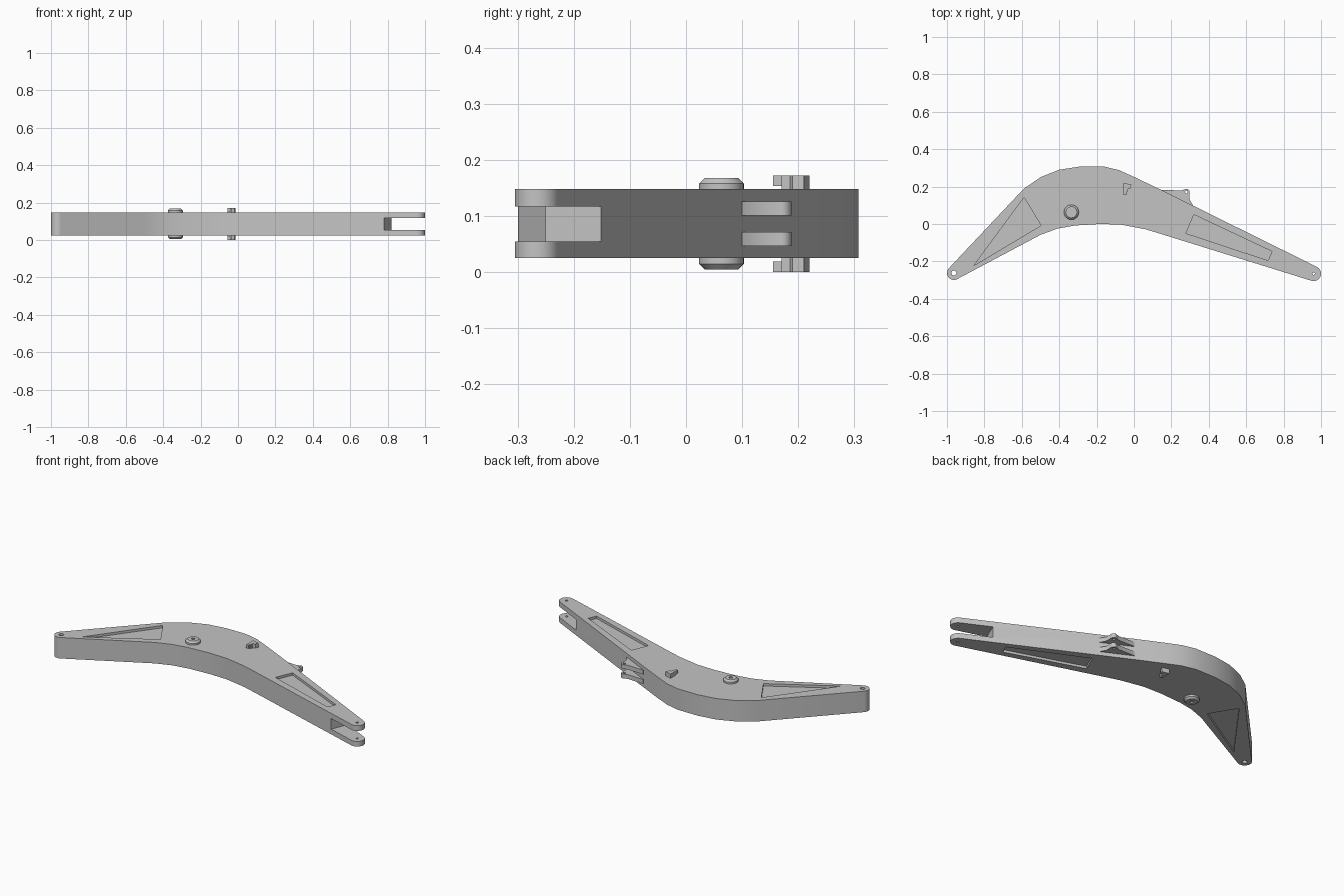
import bpy, bmesh
from math import sin, cos, radians, tau
from mathutils import Vector

cube = bpy.data.objects.get("Cube")
if cube:
    bpy.data.objects.remove(cube, do_unlink=True)

grey = bpy.data.materials.new("steel grey")
grey.use_nodes = True
colour = (0.55, 0.55, 0.55, 1)
grey.diffuse_color = colour
grey.node_tree.nodes["Principled BSDF"].inputs["Base Color"].default_value = colour

BOTTOM, TOP = 0.025, 0.148
MID = (BOTTOM + TOP) / 2


def finish(name, bm):
    bmesh.ops.recalc_face_normals(bm, faces=bm.faces[:])
    mesh = bpy.data.meshes.new(name)
    bm.to_mesh(mesh)
    bm.free()
    mesh.materials.append(grey)
    ob = bpy.data.objects.new(name, mesh)
    bpy.context.collection.objects.link(ob)
    return ob


def prism(name, pts, z0, z1):
    """Extrude a flat outline from z0 up to z1."""
    bm = bmesh.new()
    face = bm.faces.new([bm.verts.new((x, y, z0)) for x, y in pts])
    res = bmesh.ops.extrude_face_region(bm, geom=[face])
    verts = [g for g in res["geom"] if isinstance(g, bmesh.types.BMVert)]
    bmesh.ops.translate(bm, verts=verts, vec=(0, 0, z1 - z0))
    return finish(name, bm)


def arc(c, r, a0, a1, n=12):
    angles = [radians(a0 + (a1 - a0) * i / n) for i in range(n + 1)]
    return [(c[0] + r * cos(a), c[1] + r * sin(a)) for a in angles]


def disc(c, r):
    return arc(c, r, 0, 360, 24)[:-1]


def lathe(name, profile, centre):
    """Spin an (r, z) profile around a vertical axis."""
    bm = bmesh.new()
    vs = [bm.verts.new((centre[0] + r, centre[1], z)) for r, z in profile]
    es = [bm.edges.new(p) for p in zip(vs, vs[1:])]
    bmesh.ops.spin(bm, geom=vs + es, cent=(*centre, 0), axis=(0, 0, 1),
                   angle=tau, steps=32)
    bmesh.ops.remove_doubles(bm, verts=bm.verts[:], dist=0.0001)
    return finish(name, bm)


def select(ob):
    bpy.ops.object.select_all(action="DESELECT")
    ob.select_set(True)
    bpy.context.view_layer.objects.active = ob


def cut(ob, pts, z0, z1):
    cutter = prism("cutter", pts, z0, z1)
    cutter.hide_render = True
    mod = ob.modifiers.new("cut", "BOOLEAN")
    mod.operation = "DIFFERENCE"
    mod.solver = "EXACT"
    mod.object = cutter
    select(ob)
    bpy.ops.object.modifier_apply(modifier=mod.name)
    bpy.data.objects.remove(cutter, do_unlink=True)


def smooth(ob):
    select(ob)
    bpy.ops.object.shade_smooth_by_angle(angle=radians(30))


# Curved boom body with rounded ends
left_pin, right_pin = (-0.963, -0.262), (0.96, -0.265)
lower = [(-0.5, -0.058), (-0.41, -0.025), (-0.315, -0.008), (-0.18, 0),
         (-0.07, -0.003), (0.06, -0.028), (0.14, -0.052)]
upper = [(0.15, 0.18), (0, 0.252), (-0.08, 0.288), (-0.16, 0.307),
         (-0.29, 0.307), (-0.4, 0.29), (-0.5, 0.25), (-0.59, 0.188)]
outline = (arc(left_pin, 0.037, 136, 297) + lower
           + arc(right_pin, 0.04, -107, 64) + upper)
boom = prism("boom_body", outline, BOTTOM, TOP)

# Pin holes and the fork slot
cut(boom, disc(left_pin, 0.013), -0.1, 0.3)
cut(boom, disc(right_pin, 0.007), -0.1, 0.3)
cut(boom, [(0.74, -0.348), (1.1, -0.4), (1.1, 0), (0.881, 0)], 0.055, 0.117)

# Sunken side panels on both faces
panels = [[(-0.588, 0.142), (-0.856, -0.222), (-0.497, -0.008)],
          [(0.32, 0.05), (0.278, -0.05), (0.717, -0.195), (0.738, -0.147)]]
DEPTH = 0.014
for panel in panels:
    cut(boom, panel, TOP - DEPTH, TOP + 0.05)
    cut(boom, panel, BOTTOM - 0.05, BOTTOM + DEPTH)
smooth(boom)

# Chamfered pivot boss through the body, dimpled at both ends
half = [(0, 0.075), (0.01, 0.075), (0.01, 0.0815), (0.03, 0.0815), (0.04, 0.0715)]
profile = ([(r, MID + h) for r, h in half]
           + [(r, MID - h) for r, h in reversed(half)])
smooth(lathe("pivot_boss", profile, (-0.335, 0.063)))

# Hose brackets, mirrored on the two faces
flag = [(-0.055, 0.22), (-0.055, 0.17), (-0.035, 0.17), (-0.035, 0.185),
        (-0.02, 0.19), (-0.013, 0.21)]
tab = [(-0.055, 0.17), (-0.055, 0.155), (-0.04, 0.155), (-0.04, 0.17)]
for side, s in (("upper", 1), ("lower", -1)):
    for part, pts, h in (("bracket", flag, 0.06), ("bracket_tab", tab, 0.067)):
        a, b = sorted((MID + s * h, MID + s * 0.0862))
        prism(f"{side}_{part}", pts, a, b)

# Pair of cylinder lugs on the back edge
eye = (0.28, 0.171)
lug_shape = ([(0.15, 0.183), (0.16, 0.14), (0.3, 0.08), (0.315, 0.1), (0.297, 0.132)]
             + arc(eye, 0.017, -10, 130) + [(0.25, 0.179)])
for side, s in (("upper", 1), ("lower", -1)):
    z = MID + s * 0.0275
    lug = prism(f"{side}_lug", lug_shape, z - 0.0125, z + 0.0125)
    cut(lug, disc(eye, 0.007), -0.1, 0.3)
    smooth(lug)
